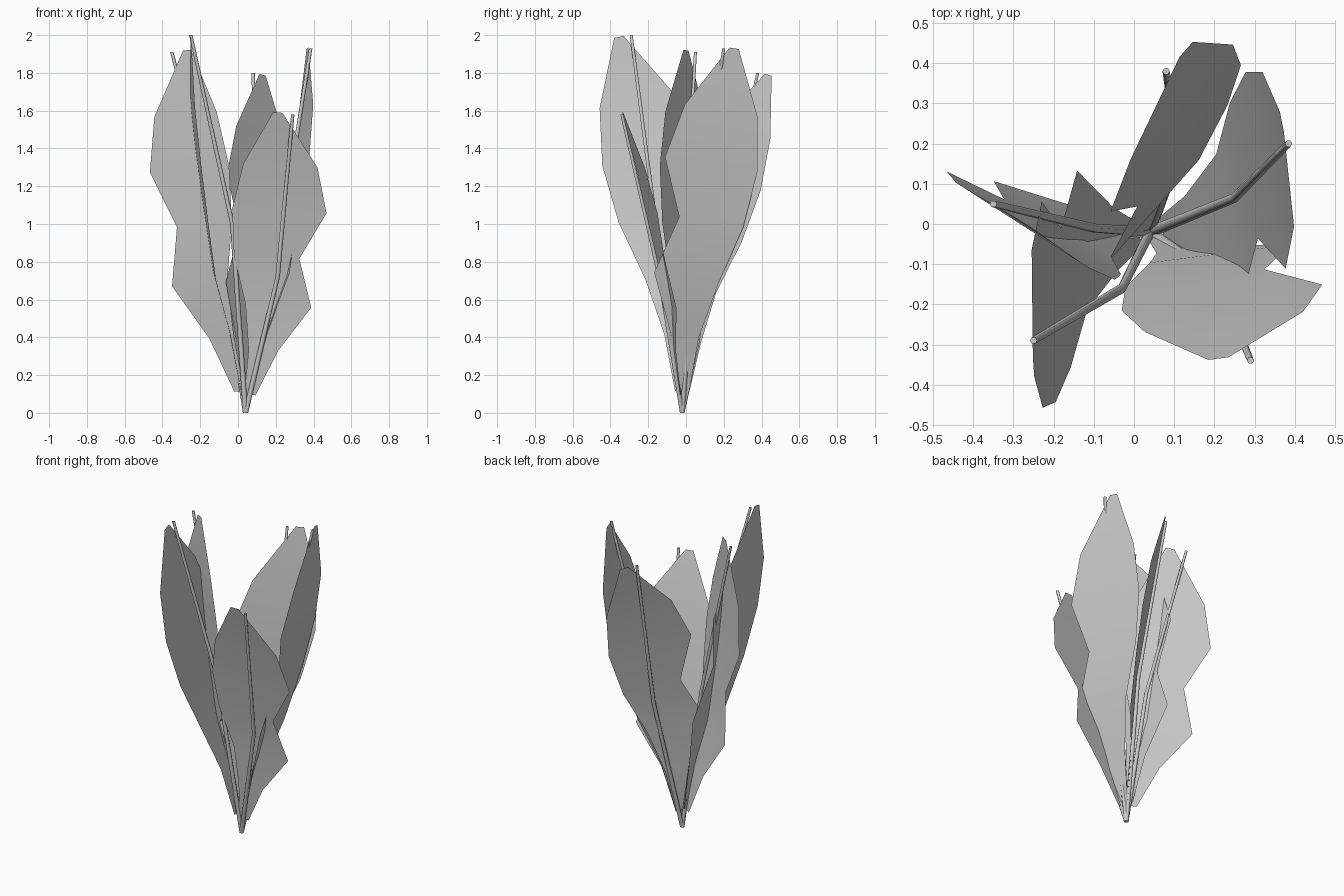
import bpy, bmesh
from math import cos, sin, tau
from mathutils import Vector

if "Cube" in bpy.data.objects:
    bpy.data.objects.remove(bpy.data.objects["Cube"])

BASE = Vector((0.04, -0.02, 0.0))

# Shared leaf rows: height, outward reach, notched-edge offset, smooth-edge offset
ROWS = [
    (0.06, 0.08, 0.045, -0.015),
    (0.21, 0.27, 0.140, -0.015),
    (0.36, 0.53, 0.300, -0.048),
    (0.52, 0.69, 0.210, -0.136),
    (0.675, 0.83, 0.326, -0.173),
    (0.825, 0.94, 0.250, -0.143),
    (1.00, 1.00, 0.025, -0.025),
]

# Per leaf: height, tip reach, across direction, bow, stem bend, stem tip
LEAVES = {
    "back": (1.79, (0.09, 0.455), (-0.65, -0.73, 0.17), (0.25, -0.57),
             (0.11, 0.17, 0.85), (0.08, 0.38, 1.80)),
    "right": (1.93, (0.328, 0.275), (0.20, -0.98, 0.16), (0.0, 0.0),
              (0.25, 0.065, 1.08), (0.385, 0.20, 1.93)),
    "front_right": (1.59, (0.17, -0.315), (1.0, 0.13, -0.05), (-0.25, 0.57),
                    (0.21, -0.14, 0.72), (0.29, -0.34, 1.58)),
    "front_left": (1.99, (-0.29, -0.335), (-0.07, 1.0, 0.20), (-0.04, 0.18),
                   (-0.03, -0.16, 1.0), (-0.25, -0.29, 2.0)),
    "left": (1.92, (-0.31, 0.02), (-0.84, 0.54, -0.07), (0.16, -0.27),
             (-0.10, -0.01, 0.90), (-0.35, 0.05, 1.91)),
}


def add_object(name, bm):
    mesh = bpy.data.meshes.new(name)
    bm.normal_update()
    bm.to_mesh(mesh)
    bm.free()
    obj = bpy.data.objects.new(name, mesh)
    bpy.context.collection.objects.link(obj)
    for poly in mesh.polygons:
        poly.use_smooth = len(poly.vertices) == 4


# Leaf blade: a strip of quads, bent lengthwise
def leaf(name, height, tip, across, bow):
    bm = bmesh.new()
    reach, side, bend = Vector((*tip, 0)), Vector(across), Vector((*bow, 0))
    previous = None
    for t, r, notch, smooth in ROWS:
        middle = BASE + reach * r + bend * (r - t) + Vector((0, 0, height * t))
        pair = [bm.verts.new(middle + side * w) for w in (notch, smooth)]
        if previous:
            bm.faces.new((previous[0], previous[1], pair[1], pair[0]))
        previous = pair
    add_object(name, bm)


# Stem: a six-sided tube with one bend
def stem(name, points, radii, sides=6):
    bm = bmesh.new()
    rings = []
    for p, rad in zip(points, radii):
        rings.append([bm.verts.new(Vector(p) + Vector((cos(tau * i / sides), sin(tau * i / sides), 0)) * rad)
                      for i in range(sides)])
    for low, high in zip(rings, rings[1:]):
        for i in range(sides):
            j = (i + 1) % sides
            bm.faces.new((low[i], low[j], high[j], high[i]))
    bm.faces.new(rings[0][::-1])
    bm.faces.new(rings[-1])
    add_object(name, bm)


for where, (height, tip, across, bow, bend, end) in LEAVES.items():
    leaf("leaf_" + where, height, tip, across, bow)
    stem("stem_" + where, [BASE, bend, end], (0.014, 0.012, 0.009))
